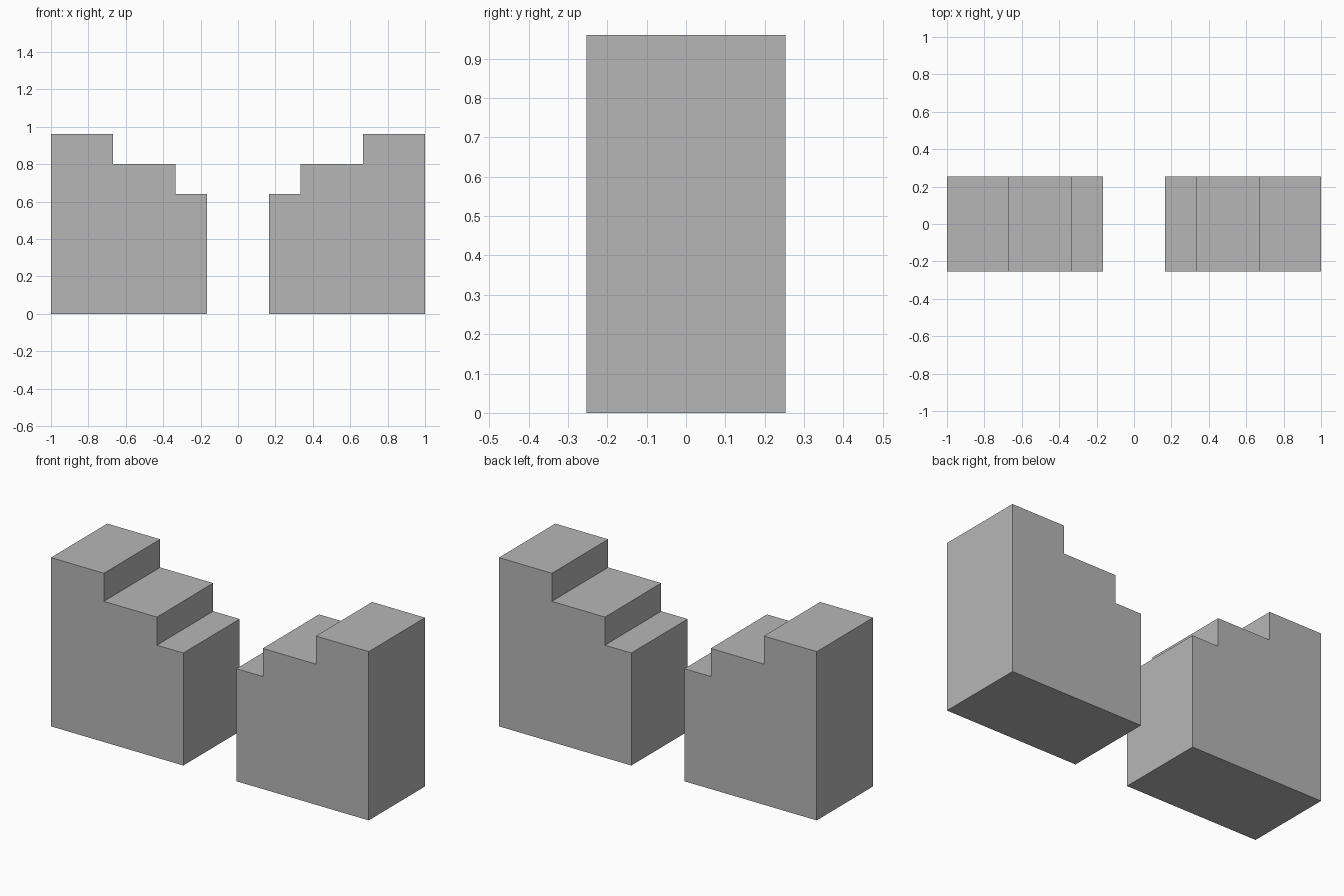
import bpy
import bmesh

cube = bpy.data.objects.get("Cube")
if cube:
    bpy.data.objects.remove(cube, do_unlink=True)

# Single stone grey material
GREY = (0.47, 0.47, 0.47, 1.0)
stone = bpy.data.materials.new("stone_grey")
stone.use_nodes = True
stone.diffuse_color = GREY
stone.node_tree.nodes["Principled BSDF"].inputs["Base Color"].default_value = GREY

HALF_DEPTH = 0.253
# Stepped outline of one side, from the inner foot up to the outer edge
PROFILE = [(0.167, 0), (1, 0), (1, 0.96), (0.667, 0.96),
           (0.667, 0.8), (0.333, 0.8), (0.333, 0.64), (0.167, 0.64)]


def stepped_block(name, side):
    """Extrude the stepped outline through the full depth."""
    bm = bmesh.new()
    outline = [bm.verts.new((side * x, -HALF_DEPTH, z)) for x, z in PROFILE]
    face = bm.faces.new(outline)
    result = bmesh.ops.extrude_face_region(bm, geom=[face], use_keep_orig=True)
    moved = [v for v in result["geom"] if isinstance(v, bmesh.types.BMVert)]
    bmesh.ops.translate(bm, verts=moved, vec=(0, 2 * HALF_DEPTH, 0))
    bmesh.ops.recalc_face_normals(bm, faces=bm.faces[:])
    mesh = bpy.data.meshes.new(name)
    bm.to_mesh(mesh)
    bm.free()
    mesh.materials.append(stone)
    obj = bpy.data.objects.new(name, mesh)
    bpy.context.collection.objects.link(obj)


# Facing pair of stepped blocks with a gap between them
stepped_block("left_stepped_block", 1)
stepped_block("right_stepped_block", -1)
